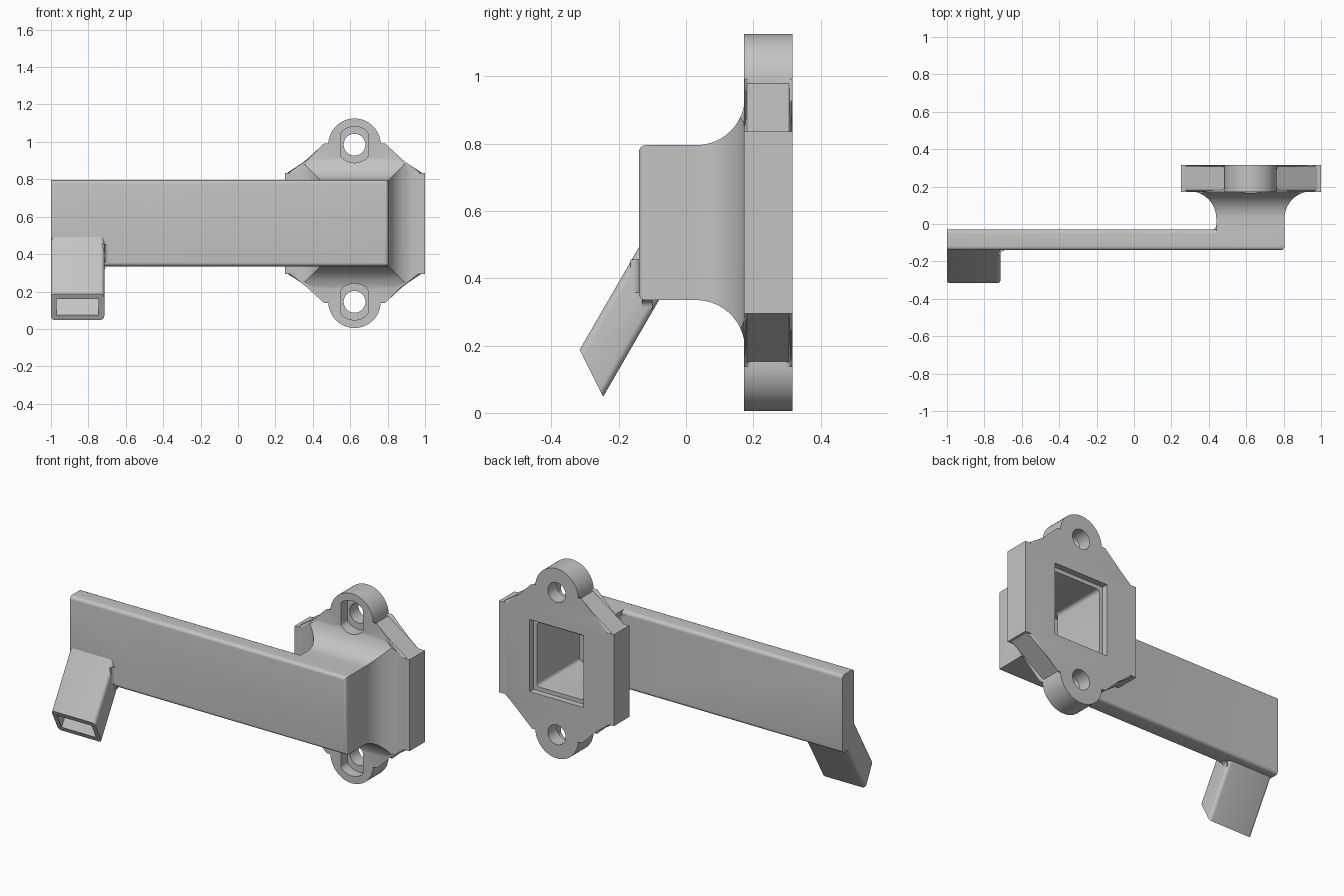
import bpy
import bmesh
from math import sin, cos, pi, radians
from mathutils import Vector

default = bpy.data.objects.get("Cube")
if default:
    bpy.data.objects.remove(default, do_unlink=True)

grey = bpy.data.materials.new("light grey plastic")
grey.use_nodes = True
grey.diffuse_color = (0.55, 0.55, 0.55, 1)
grey.node_tree.nodes["Principled BSDF"].inputs["Base Color"].default_value = grey.diffuse_color

CX, CZ = 0.623, 0.565           # flange centre
EAR = 0.42                      # ear offset above and below the centre
LEFT, RIGHT, BOTTOM, TOP = 0.44, 0.805, 0.335, 0.795


def finish(name, bm):
    bmesh.ops.recalc_face_normals(bm, faces=bm.faces[:])
    mesh = bpy.data.meshes.new(name)
    bm.to_mesh(mesh)
    bm.free()
    mesh.materials.append(grey)
    obj = bpy.data.objects.new(name, mesh)
    bpy.context.collection.objects.link(obj)
    return obj


def loft(name, rings, bevel=0, pick=None):
    """Skin a list of equal-length point rings, then round the picked edges."""
    bm = bmesh.new()
    rows = [[bm.verts.new(p) for p in ring] for ring in rings]
    for a, b in zip(rows, rows[1:]):
        for i in range(len(a)):
            j = (i + 1) % len(a)
            bm.faces.new((a[i], a[j], b[j], b[i]))
    bm.faces.new(rows[0])
    bm.faces.new(rows[-1])
    if bevel:
        edges = [e for e in bm.edges if pick(e.verts[0].co, e.verts[1].co)]
        bmesh.ops.bevel(bm, geom=edges, offset=bevel, segments=5,
                        profile=0.5, affect='EDGES')
    return finish(name, bm)


def prism(name, profile, axis, lo, hi, bevel=0, pick=None):
    place = {'x': lambda u, v, w: (w, u, v),
             'y': lambda u, v, w: (u, w, v),
             'z': lambda u, v, w: (u, v, w)}[axis]
    rings = [[place(u, v, w) for u, v in profile] for w in (lo, hi)]
    return loft(name, rings, bevel, pick)


def rect(u0, u1, v0, v1):
    return [(u0, v0), (u1, v0), (u1, v1), (u0, v1)]


def circle(u, v, r, flat=None, n=48):
    """Circle, optionally flattened on both sides."""
    lim = flat or r
    return [(u + max(-lim, min(lim, r * cos(2 * pi * i / n))), v + r * sin(2 * pi * i / n))
            for i in range(n)]


def fillet(name, axis, u, v, su, sv, lo, hi, r=0.025, e=0.01):
    pts = [(-e, -e), (r, -e)]
    pts += [(r - r * sin(t), r - r * cos(t)) for t in (i * pi / 12 for i in range(7))]
    pts += [(-e, r)]
    return prism(name, [(u + su * a, v + sv * b) for a, b in pts], axis, lo, hi)


def combine(target, tool, operation):
    mod = target.modifiers.new("combine", 'BOOLEAN')
    mod.operation, mod.solver, mod.object = operation, 'EXACT', tool
    bpy.context.view_layer.objects.active = target
    bpy.ops.object.modifier_apply(modifier=mod.name)
    bpy.data.objects.remove(tool, do_unlink=True)


def flange_outline(inset=0):
    """Two round ears joined by sloping shoulders."""
    r = 0.14 - inset
    upper = [(0.362 - inset, 0.268 - inset)]
    upper += [(r * cos(a), EAR + r * sin(a))
              for a in (radians(-3 + 186 * i / 32) for i in range(33))]
    upper += [(-0.362 + inset, 0.268 - inset)]
    lower = [(-u, -v) for u, v in upper]
    return [(CX + u, CZ + v) for u, v in upper + lower]


# Neck flaring from the arm into the flange, trimmed to the flange outline
R = 0.145
steps = [(0, -0.1)]
steps += [(R * (1 - cos(t)), 0.03 + R * sin(t)) for t in (i * pi / 32 for i in range(17))]
steps += [(R, 0.22)]
neck = loft("neck", [[(u, y, v) for u, v in rect(LEFT - d, RIGHT + d, BOTTOM - d, TOP + d)]
                     for d, y in steps])
combine(neck, prism("trim", flange_outline(0.012), 'y', -0.3, 0.2), 'INTERSECT')
body = neck
body.name = "mounting_duct"

# Flange with rounded ears, and its square-edged middle block
combine(body, prism("flange", flange_outline(), 'y', 0.172, 0.316, 0.024,
                    lambda a, b: abs(a.y - b.y) < 1e-4), 'UNION')
combine(body, prism("flange_block", rect(0.25, 1.0, 0.295, 0.835), 'y', 0.172, 0.316), 'UNION')

# Flat arm with rounded long edges
arm = prism("arm", rect(-0.14, -0.03, BOTTOM, TOP), 'x', -1, RIGHT, 0.02,
            lambda a, b: abs(a.x - b.x) > 1 or (min(a.x, b.x) > 0.8 and max(a.y, b.y) < -0.1))
combine(body, arm, 'UNION')

# Angled nozzle under the free end
along = Vector((0.5, 0.866))
across = Vector((0.866, -0.5))
front, back = Vector((-0.316, 0.187)), Vector((-0.246, 0.048))
nozzle = prism("nozzle", [front, back, back + along * 0.39, front + along * 0.5], 'x',
               -1, -0.715, 0.02,
               lambda a, b: abs(a.x - b.x) < 1e-4 and abs(a.z - b.z) > 0.3)
combine(body, nozzle, 'UNION')

# Small blends in the inner corners
combine(body, fillet("arm_blend", 'z', LEFT, -0.03, -1, 1, 0.357, 0.773), 'UNION')
combine(body, fillet("nozzle_side_blend", 'z', -0.715, -0.14, 1, -1, 0.357, 0.455), 'UNION')
combine(body, fillet("nozzle_under_blend", 'y', -0.715, BOTTOM, 1, -1, -0.13, -0.1), 'UNION')

# Air passage: rear seat, neck duct, arm channel, nozzle bore
combine(body, prism("seat_cut", rect(0.447, 0.8, 0.352, 0.778), 'y', 0.28, 0.4), 'DIFFERENCE')
duct = prism("duct_cut", rect(0.47, 0.777, 0.375, 0.755), 'y', -0.115, 0.35, 0.02,
             lambda a, b: abs(a.y - b.y) > 0.1)
combine(body, duct, 'DIFFERENCE')
combine(body, prism("arm_cut", rect(-0.113, -0.055, 0.362, 0.768), 'x', -0.972, 0.6),
        'DIFFERENCE')
f, b = front + across * 0.025, back - across * 0.025
bore = [f - along * 0.1, b - along * 0.1, b + along * 0.35, f + along * 0.45]
combine(body, prism("bore_cut", bore, 'x', -0.97, -0.745), 'DIFFERENCE')

# Screw holes with flat-sided recesses in the ears
for side in (-1, 1):
    z = CZ + side * EAR
    combine(body, prism("hole_cut", circle(CX, z, 0.058), 'y', 0, 0.5), 'DIFFERENCE')
    combine(body, prism("recess_cut", circle(CX, z, 0.097, 0.072), 'y', 0, 0.235), 'DIFFERENCE')

bpy.ops.object.select_all(action='DESELECT')
body.select_set(True)
bpy.context.view_layer.objects.active = body
bpy.ops.object.shade_smooth_by_angle(angle=radians(30))
